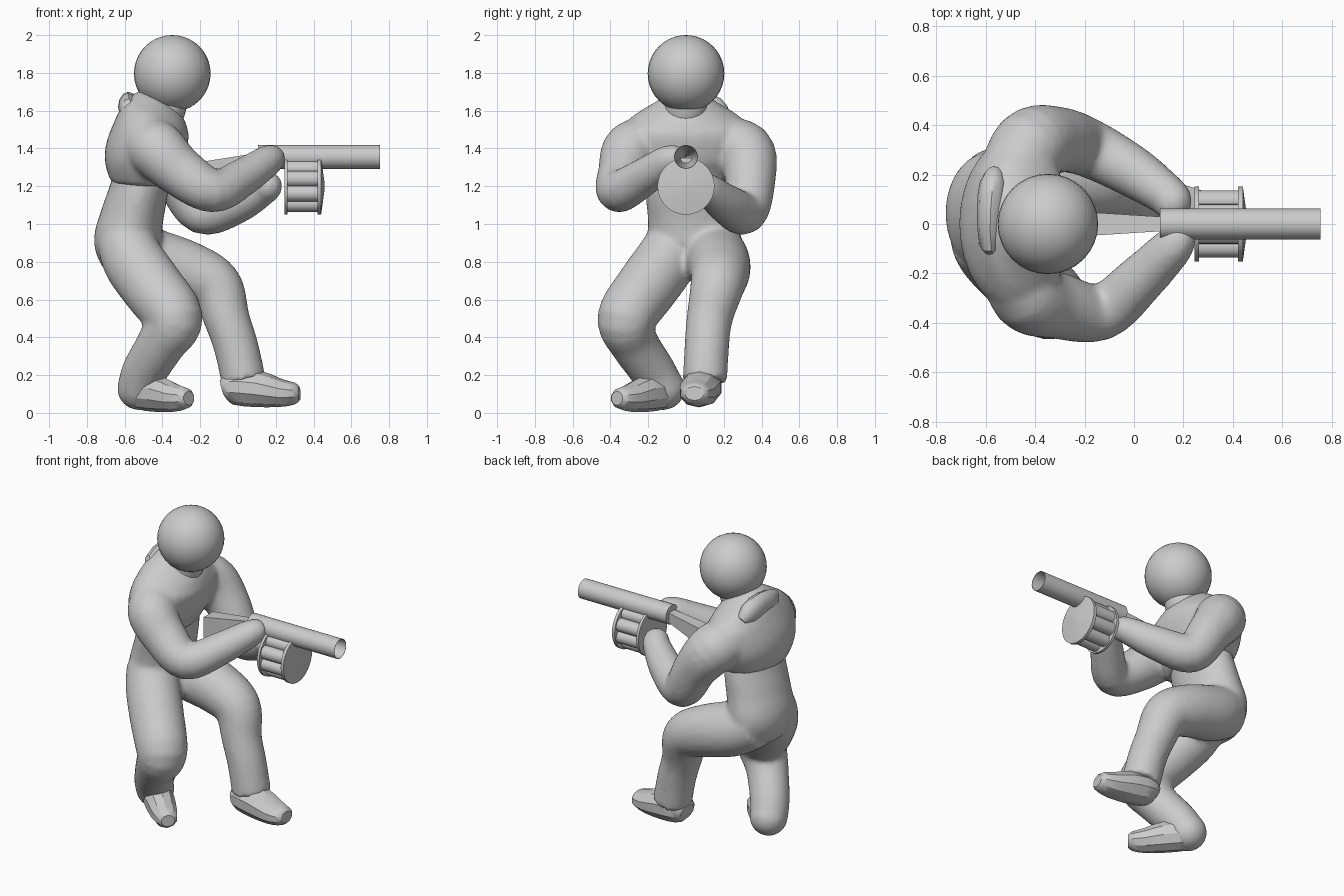
import bpy, bmesh, math
from mathutils import Vector, Matrix

cube = bpy.data.objects.get("Cube")
if cube:
    bpy.data.objects.remove(cube)

grey = bpy.data.materials.new("plain grey")
grey.use_nodes = True
grey.diffuse_color = (0.6, 0.6, 0.6, 1)
grey.node_tree.nodes["Principled BSDF"].inputs["Base Color"].default_value = (0.6, 0.6, 0.6, 1)


def finish(name, bm, angle=35):
    bmesh.ops.recalc_face_normals(bm, faces=bm.faces)
    mesh = bpy.data.meshes.new(name)
    bm.to_mesh(mesh)
    bm.free()
    mesh.materials.append(grey)
    ob = bpy.data.objects.new(name, mesh)
    bpy.context.collection.objects.link(ob)
    bpy.ops.object.select_all(action="DESELECT")
    ob.select_set(True)
    bpy.context.view_layer.objects.active = ob
    bpy.ops.object.shade_smooth_by_angle(angle=math.radians(angle))
    return ob


def spline(keys, steps):
    """Catmull-Rom through the key tuples."""
    keys = [Vector(k) for k in keys]
    out = []
    for i in range(len(keys) - 1):
        p0, p1, p2 = keys[max(i - 1, 0)], keys[i], keys[i + 1]
        p3 = keys[min(i + 2, len(keys) - 1)]
        for s in range(steps):
            t = s / steps
            out.append(p1 + (p2 - p0) * (t / 2)
                       + (p0 * 2 - p1 * 5 + p2 * 4 - p3) * (t * t / 2)
                       + (p1 * 3 - p0 - p2 * 3 + p3) * (t ** 3 / 2))
    return out + [keys[-1]]


def loft(bm, keys, ref, segs=28, steps=5):
    """Closed tube through (x, y, z, half width along ref, other half width)."""
    pts = spline([k if len(k) == 5 else (*k, k[3]) for k in keys], steps)
    rings = []
    for i, p in enumerate(pts):
        c = Vector(p[:3])
        tangent = Vector(pts[min(i + 1, len(pts) - 1)][:3]) - Vector(pts[max(i - 1, 0)][:3])
        tangent.normalize()
        side = (Vector(ref) - tangent * tangent.dot(Vector(ref))).normalized()
        other = tangent.cross(side)
        rings.append([bm.verts.new(c + side * p[3] * math.cos(a) + other * p[4] * math.sin(a))
                      for a in (math.tau * j / segs for j in range(segs))])
    for r, q in zip(rings, rings[1:]):
        for j in range(segs):
            k = (j + 1) % segs
            bm.faces.new((r[j], r[k], q[k], q[j]))
    bm.faces.new(rings[0])
    bm.faces.new(rings[-1])


def ball(bm, centre, radius):
    bmesh.ops.create_uvsphere(bm, u_segments=32, v_segments=20, radius=radius,
                              matrix=Matrix.Translation(centre))


def rod(bm, x0, x1, y, z, r0, r1, segs=32):
    """Cylinder or cone lying along x."""
    m = Matrix.Translation(((x0 + x1) / 2, y, z)) @ Matrix.Rotation(math.pi / 2, 4, "Y")
    bmesh.ops.create_cone(bm, cap_ends=True, segments=segs, radius1=r0, radius2=r1,
                          depth=x1 - x0, matrix=m)


def blend(ob, voxel=0.016, rounds=7):
    """Fuse overlapping tubes into one smooth skin."""
    mod = ob.modifiers.new("fuse", "REMESH")
    mod.mode = "VOXEL"
    mod.voxel_size = voxel
    mod.use_smooth_shade = True
    mod = ob.modifiers.new("soften", "SMOOTH")
    mod.factor = 0.5
    mod.iterations = rounds


Y, Z = (0, 1, 0), (0, 0, 1)

# Head and neck
bm = bmesh.new()
ball(bm, (-0.348, 0, 1.797), 0.203)
finish("head", bm)
bm = bmesh.new()
loft(bm, [(-0.43, 0, 1.52, 0.11), (-0.39, 0, 1.61, 0.113), (-0.36, 0, 1.7, 0.1)], Y)
finish("neck", bm)

# Jacket with both sleeves and hands
bm = bmesh.new()
loft(bm, [(-0.515, 0.012, 1.215, 0.248, 0.158), (-0.505, 0.005, 1.34, 0.33, 0.205),
          (-0.465, 0, 1.47, 0.36, 0.205), (-0.445, 0, 1.55, 0.3, 0.19),
          (-0.42, 0, 1.61, 0.19, 0.16), (-0.4, 0, 1.645, 0.12, 0.12)], Y)
loft(bm, [(-0.47, -0.16, 1.42, 0.14), (-0.43, -0.285, 1.395, 0.152), (-0.31, -0.33, 1.28, 0.135),
          (-0.13, -0.355, 1.175, 0.115), (0.03, -0.22, 1.25, 0.1),
          (0.15, -0.1, 1.33, 0.085), (0.19, -0.06, 1.35, 0.07)], Z)
loft(bm, [(-0.49, 0.16, 1.42, 0.145), (-0.42, 0.31, 1.385, 0.157), (-0.31, 0.34, 1.24, 0.135),
          (-0.19, 0.31, 1.065, 0.12), (-0.01, 0.215, 1.105, 0.105),
          (0.13, 0.12, 1.18, 0.085), (0.18, 0.08, 1.21, 0.07)], Z)
ball(bm, (0.175, -0.07, 1.345), 0.075)
ball(bm, (0.155, 0.09, 1.2), 0.08)
blend(finish("jacket_and_arms", bm))

# Waist, hips and both legs
bm = bmesh.new()
loft(bm, [(-0.51, 0.02, 1.32, 0.21, 0.14), (-0.52, 0.02, 1.2, 0.235, 0.153),
          (-0.56, 0.035, 1.04, 0.238, 0.167), (-0.585, 0.045, 0.9, 0.245, 0.178),
          (-0.57, 0.04, 0.78, 0.18, 0.14)], Y)
loft(bm, [(-0.6, -0.05, 0.92, 0.15), (-0.55, -0.11, 0.8, 0.165), (-0.45, -0.21, 0.66, 0.165),
          (-0.34, -0.315, 0.5, 0.155), (-0.405, -0.275, 0.37, 0.13),
          (-0.495, -0.175, 0.22, 0.12), (-0.525, -0.12, 0.12, 0.115)], Y)
ball(bm, (-0.525, -0.12, 0.13), 0.115)
loft(bm, [(-0.6, 0.13, 0.88, 0.16), (-0.46, 0.165, 0.81, 0.17), (-0.27, 0.18, 0.75, 0.16),
          (-0.12, 0.165, 0.67, 0.143), (-0.06, 0.125, 0.5, 0.122),
          (-0.01, 0.11, 0.35, 0.118), (0.03, 0.1, 0.17, 0.118)], Y)
blend(finish("trousers", bm))

# Faceted shoes: heel, ankle, instep, toe
for name, heel, toe, base, girth in (("right_shoe", (-0.57, -0.08), (-0.26, -0.365), 0.005, 0.85),
                                     ("left_shoe", (-0.08, 0.1), (0.325, 0.045), 0.03, 1)):
    bm = bmesh.new()
    keys = []
    for t, low, high, wide in ((0, 0.05, 0.15, 0.06), (0.12, 0.015, 0.2, 0.1),
                               (0.45, 0, 0.195, 0.108), (0.75, 0, 0.15, 0.095),
                               (0.94, 0.015, 0.13, 0.075), (1, 0.035, 0.11, 0.05)):
        x, y = (h + (e - h) * t for h, e in zip(heel, toe))
        keys.append((x, y, base + (low + high) / 2, (high - low) / 2, wide * girth))
    loft(bm, keys, Z, segs=10, steps=2)
    finish(name, bm, 30)

# Bunched hood behind the neck
bm = bmesh.new()
loft(bm, [(-0.56, -0.11, 1.55, 0.03), (-0.58, -0.08, 1.6, 0.07, 0.045),
          (-0.58, 0.05, 1.62, 0.08, 0.055), (-0.57, 0.16, 1.6, 0.07, 0.055),
          (-0.56, 0.215, 1.57, 0.03)], Z, segs=12, steps=2)
finish("hood", bm)

# Barrel: tube with a deep conical bore
bm = bmesh.new()
turn = Matrix.Rotation(math.pi / 2, 4, "Y")
rings = [bmesh.ops.create_circle(bm, segments=32, radius=r,
                                 matrix=Matrix.Translation((x, 0, 1.355)) @ turn)["verts"]
         for x, r in ((0.105, 0.063), (0.753, 0.063), (0.753, 0.061), (0.12, 0.002))]
for a, b in zip(rings, rings[1:]):
    for j in range(32):
        k = (j + 1) % 32
        bm.faces.new((a[j], a[k], b[k], b[j]))
bm.faces.new(rings[0])
bm.faces.new(rings[-1])
finish("barrel", bm)

# Drum: end plates, shallow front cone and a ring of chambers
bm = bmesh.new()
rod(bm, 0.245, 0.262, 0, 1.2, 0.151, 0.151)
rod(bm, 0.42, 0.44, 0, 1.2, 0.151, 0.151)
rod(bm, 0.44, 0.458, 0, 1.2, 0.151, 0.02)
rod(bm, 0.25, 0.43, 0, 1.2, 0.09, 0.09, 24)
for i in range(8):
    a = math.tau * (i + 0.5) / 8
    rod(bm, 0.255, 0.425, 0.1 * math.cos(a), 1.2 + 0.1 * math.sin(a), 0.043, 0.043, 16)
finish("drum", bm, 30)

# Stock: tapered block from the chest to the barrel
bm = bmesh.new()
bmesh.ops.create_cube(bm, size=1)
for v in bm.verts:
    rear, top, side = v.co.x < 0, v.co.z > 0, math.copysign(1, v.co.y)
    v.co = ((-0.22, side * 0.05, 1.325 if top else 1.19) if rear
            else (0.13, side * 0.028, 1.38 if top else 1.32))
finish("stock", bm, 20)
